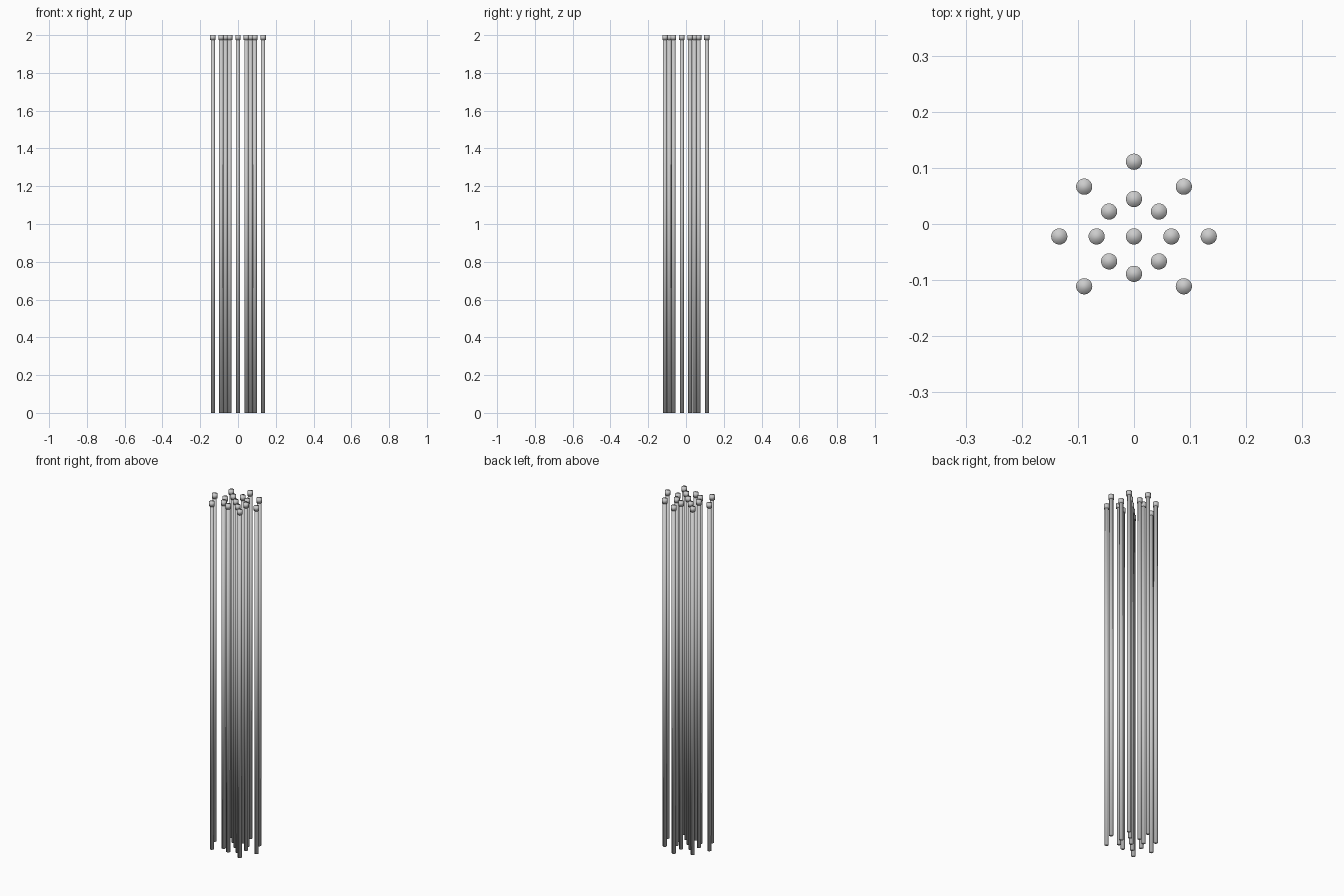
import bpy

if "Cube" in bpy.data.objects:
    bpy.data.objects.remove(bpy.data.objects["Cube"])

U = 0.0222            # layout spacing
CY = -U               # pattern centre in y
CAP_Z = 1.975


def cylinder(name, x, y, z0, z1, r):
    bpy.ops.mesh.primitive_cylinder_add(vertices=32, radius=r, depth=z1 - z0,
                                        location=(x, y, (z0 + z1) / 2))
    ob = bpy.context.object
    ob.name = name
    # soft shading across the whole rod, ends included
    bpy.ops.object.shade_smooth()
    return ob


# centre, inner ring of eight, outer ring without its front point
spots = [(0, 0)]
spots += [(3, 0), (-3, 0), (0, 3), (0, -3)]
spots += [(2 * i, 2 * j) for i in (-1, 1) for j in (-1, 1)]
spots += [(6, 0), (-6, 0), (0, 6)]
spots += [(4 * i, 4 * j) for i in (-1, 1) for j in (-1, 1)]

for n, (a, b) in enumerate(spots):
    x, y = a * U, b * U + CY
    # slim shaft and wider cap
    cylinder(f"rod_shaft_{n}", x, y, 0, CAP_Z, 0.0108)
    cylinder(f"rod_cap_{n}", x, y, CAP_Z, 2.0, 0.0144)
